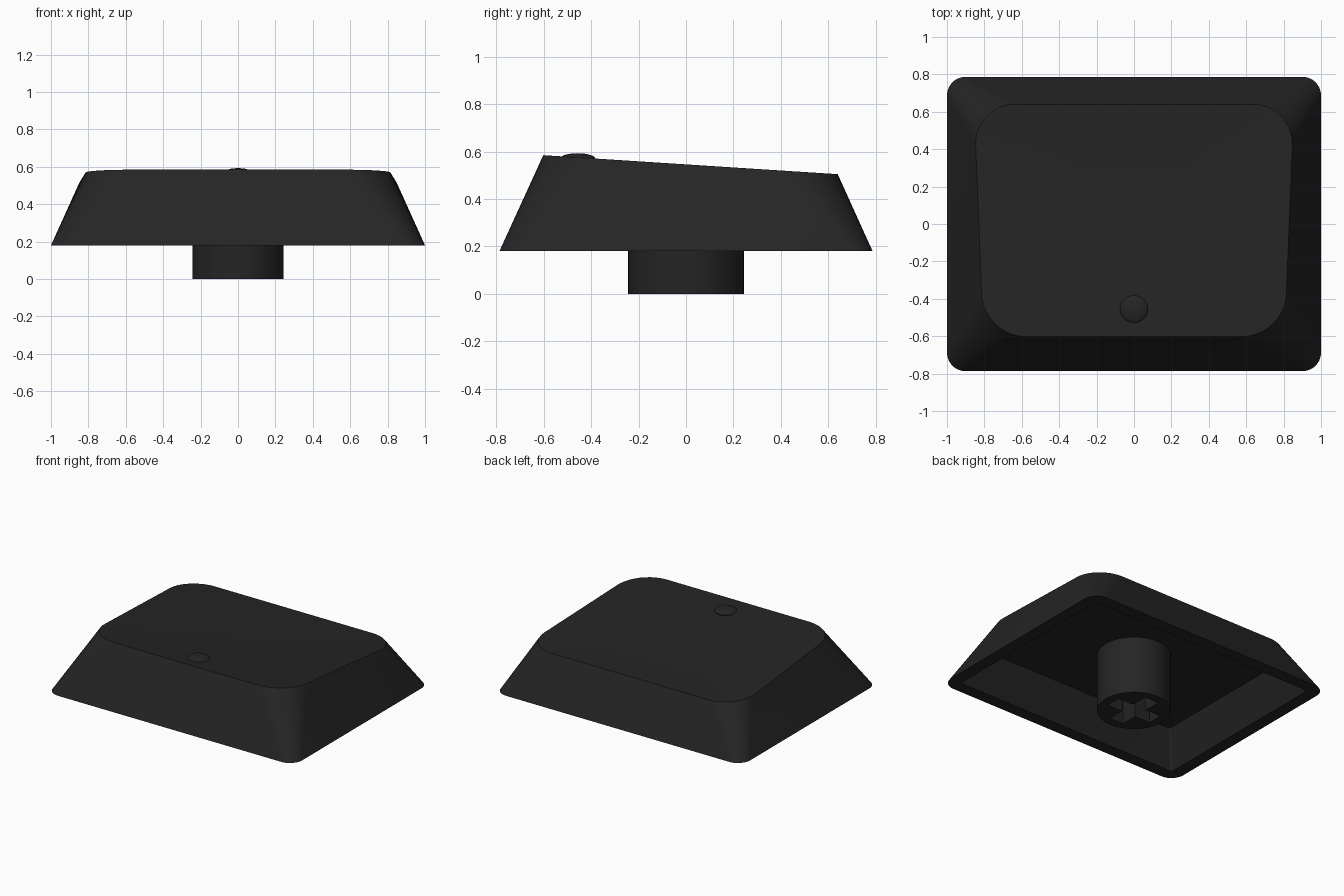
import bpy, bmesh, math

if "Cube" in bpy.data.objects:
    bpy.data.objects.remove(bpy.data.objects["Cube"])

SEG = 10  # steps per rounded corner


def material(name, rgb):
    m = bpy.data.materials.new(name)
    m.diffuse_color = (*rgb, 1.0)
    m.use_nodes = True
    m.node_tree.nodes["Principled BSDF"].inputs["Base Color"].default_value = m.diffuse_color
    return m


BLACK = material("black plastic", (0.018, 0.018, 0.018))


def make_object(name, bm, smooth=True):
    bmesh.ops.recalc_face_normals(bm, faces=bm.faces)
    mesh = bpy.data.meshes.new(name)
    bm.to_mesh(mesh)
    bm.free()
    mesh.materials.append(BLACK)
    ob = bpy.data.objects.new(name, mesh)
    bpy.context.collection.objects.link(ob)
    if smooth:
        bpy.ops.object.select_all(action='DESELECT')
        ob.select_set(True)
        bpy.context.view_layer.objects.active = ob
        bpy.ops.object.shade_smooth_by_angle(angle=math.radians(30))
    return ob


def outline(x_front, x_back, y_front, y_back, r_front, r_back):
    """Rounded four-cornered outline, counter-clockwise from the back right."""
    corners = [(x_back, y_back, r_back, 1, 1), (-x_back, y_back, r_back, -1, 1),
               (-x_front, y_front, r_front, -1, -1), (x_front, y_front, r_front, 1, -1)]
    pts = []
    for k, (x, y, r, sx, sy) in enumerate(corners):
        for i in range(SEG + 1):
            a = math.radians(90 * (k + i / SEG))
            pts.append((x - sx * r + r * math.cos(a), y - sy * r + r * math.sin(a)))
    return pts


def top_z(y):
    return 0.546 - 0.0645 * y


# Cap shell: ceiling, inner walls, bottom rim, outer walls, dished top
bm = bmesh.new()
inner_top = outline(0.80, 0.80, -0.585, 0.585, 0.015, 0.015)
inner_low = outline(0.91, 0.91, -0.697, 0.697, 0.015, 0.015)
outer_low = outline(1.0, 1.0, -0.787, 0.787, 0.10, 0.10)
outer_top = outline(0.815, 0.847, -0.602, 0.64, 0.24, 0.21)
loops = [[(x, y, 0.42) for x, y in inner_top],
         [(x, y, 0.18) for x, y in inner_low],
         [(x, y, 0.18) for x, y in outer_low],
         [(x, y, top_z(y)) for x, y in outer_top]]
for s in (0.85, 0.65, 0.45, 0.25, 0.1):
    ring = [(x * s, 0.02 + (y - 0.02) * s) for x, y in outer_top]
    loops.append([(x, y, top_z(y) - 0.012 * (1 - s * s)) for x, y in ring])
rings = [[bm.verts.new(p) for p in loop] for loop in loops]
n = len(rings[0])
for a, b in zip(rings, rings[1:]):
    for i in range(n):
        j = (i + 1) % n
        bm.faces.new((a[i], a[j], b[j], b[i]))
bm.faces.new(rings[0])
bm.faces.new(rings[-1])
make_object("cap_shell", bm)

# Round stem under the cap
bm = bmesh.new()
bmesh.ops.create_cone(bm, cap_ends=True, segments=64, radius1=0.244, radius2=0.244, depth=0.45)
bmesh.ops.translate(bm, verts=bm.verts, vec=(0, 0, 0.225))
stem = make_object("stem", bm)

# Cross-shaped socket cut into the stem
L, W = 0.18, 0.055
bm = bmesh.new()
quarter = [(L, -W), (L, W), (W, W)]
cross = []
for k in range(4):
    c, s = round(math.cos(k * math.pi / 2)), round(math.sin(k * math.pi / 2))
    cross += [(x * c - y * s, x * s + y * c) for x, y in quarter]
face = bm.faces.new([bm.verts.new((x, y, -0.1)) for x, y in cross])
ext = bmesh.ops.extrude_face_region(bm, geom=[face])
bmesh.ops.translate(bm, vec=(0, 0, 0.44),
                    verts=[v for v in ext["geom"] if isinstance(v, bmesh.types.BMVert)])
cutter = make_object("socket_cutter", bm, smooth=False)
cutter.hide_render = True
cutter.display_type = 'WIRE'
cut = stem.modifiers.new("socket", 'BOOLEAN')
cut.operation = 'DIFFERENCE'
cut.solver = 'EXACT'
cut.object = cutter
bpy.ops.object.select_all(action='DESELECT')
stem.select_set(True)
bpy.context.view_layer.objects.active = stem
bpy.ops.object.modifier_apply(modifier=cut.name)
bpy.data.objects.remove(cutter, do_unlink=True)

# Small locating bump near the front of the top
bm = bmesh.new()
bmesh.ops.create_uvsphere(bm, u_segments=32, v_segments=16, radius=1)
bmesh.ops.scale(bm, verts=bm.verts, vec=(0.075, 0.075, 0.024))
bmesh.ops.translate(bm, verts=bm.verts, vec=(0, -0.457, 0.569))
make_object("locating_bump", bm)
